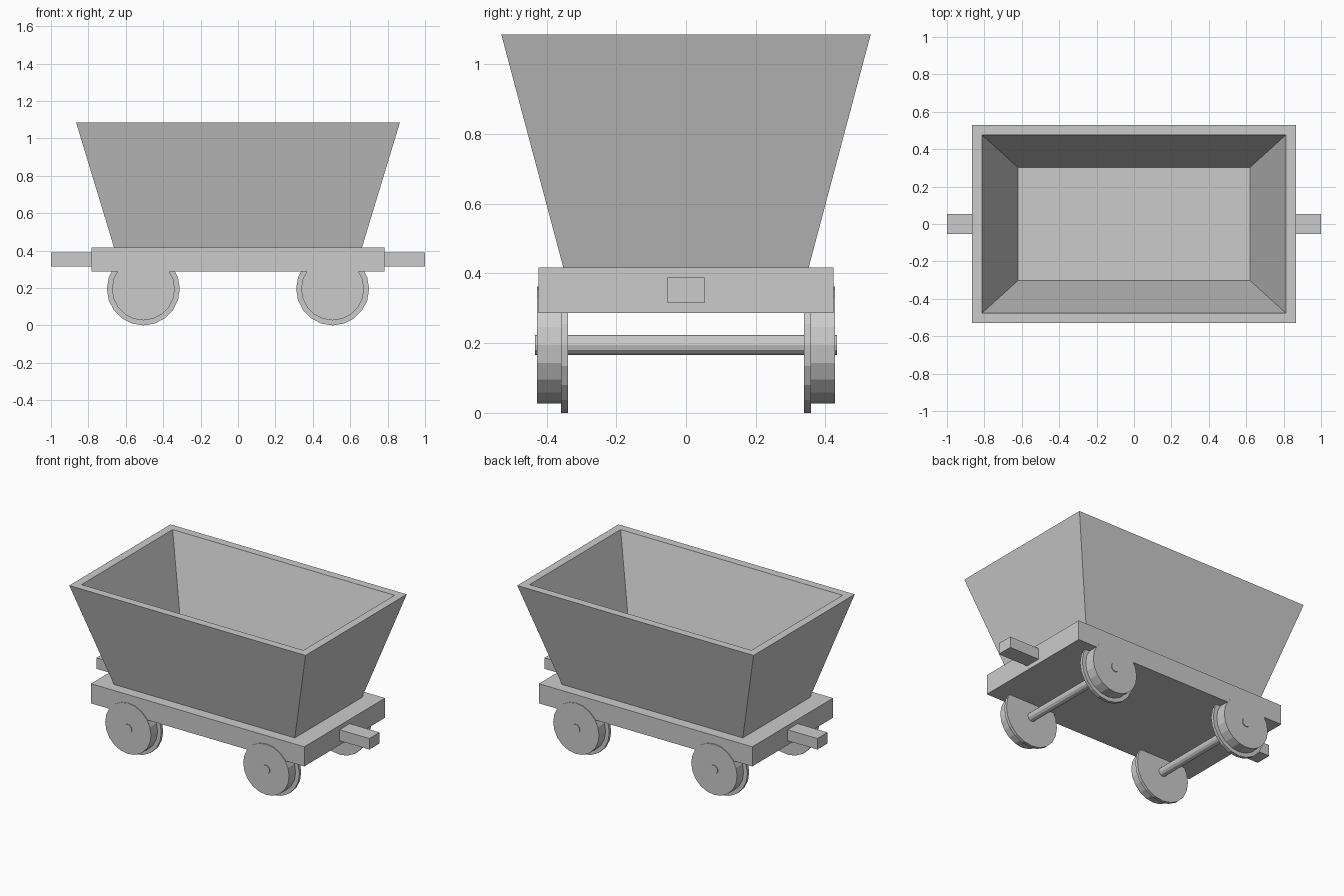
import bpy, bmesh, math
from mathutils import Matrix

if "Cube" in bpy.data.objects:
    bpy.data.objects.remove(bpy.data.objects["Cube"])

grey = bpy.data.materials.new("plain grey")
grey.diffuse_color = (0.6, 0.6, 0.6, 1)
grey.use_nodes = True
grey.node_tree.nodes["Principled BSDF"].inputs["Base Color"].default_value = grey.diffuse_color


def finish(name, bm):
    bmesh.ops.recalc_face_normals(bm, faces=bm.faces[:])
    me = bpy.data.meshes.new(name)
    bm.to_mesh(me)
    bm.free()
    me.materials.append(grey)
    ob = bpy.data.objects.new(name, me)
    bpy.context.collection.objects.link(ob)
    return ob


def box(name, x0, x1, hy, z0, z1):
    bm = bmesh.new()
    bmesh.ops.create_cube(bm, size=1)
    for v in bm.verts:
        v.co = (x1 if v.co.x > 0 else x0, math.copysign(hy, v.co.y), z1 if v.co.z > 0 else z0)
    return finish(name, bm)


def lathe(name, profile, x, z, sides=20):
    """Closed solid of revolution about a y axis; profile = (y, radius)."""
    bm = bmesh.new()
    rings = []
    for y, r in profile:
        rings.append([bm.verts.new((x + r * math.sin(2 * math.pi * i / sides), y,
                                    z - r * math.cos(2 * math.pi * i / sides)))
                      for i in range(sides)])
    for a, b in zip(rings, rings[1:]):
        for i in range(sides):
            j = (i + 1) % sides
            bm.faces.new((a[i], a[j], b[j], b[i]))
    bm.faces.new(rings[0])
    bm.faces.new(rings[-1])
    return finish(name, bm)


# Tapered open tub: outer bottom, outer rim, inner rim, inner floor
bm = bmesh.new()
loops = []
for hx, hy, z in ((0.663, 0.352, 0.417), (0.866, 0.53, 1.086),
                  (0.813, 0.477, 1.086), (0.62, 0.302, 0.45)):
    loops.append([bm.verts.new((sx * hx, sy * hy, z))
                  for sx, sy in ((-1, -1), (1, -1), (1, 1), (-1, 1))])
for a, b in zip(loops, loops[1:]):
    for i in range(4):
        j = (i + 1) % 4
        bm.faces.new((a[i], a[j], b[j], b[i]))
bm.faces.new(loops[0])
bm.faces.new(loops[-1])
finish("tub", bm)

# Chassis and couplers
box("chassis", -0.782, 0.782, 0.423, 0.287, 0.417)
box("coupler_left", -1.0, -0.78, 0.053, 0.316, 0.389)
box("coupler_right", 0.78, 1.0, 0.053, 0.316, 0.389)

# Wheel sets: axle plus two flanged wheels
for end, x in (("left", -0.506), ("right", 0.506)):
    lathe("axle_" + end, [(-0.433, 0.029), (0.433, 0.029)], x, 0.195, 12)
    for side, s in (("front", -1), ("back", 1)):
        lathe(f"wheel_{end}_{side}",
              [(s * 0.339, 0.195), (s * 0.359, 0.195), (s * 0.359, 0.168), (s * 0.428, 0.168)],
              x, 0.195)
